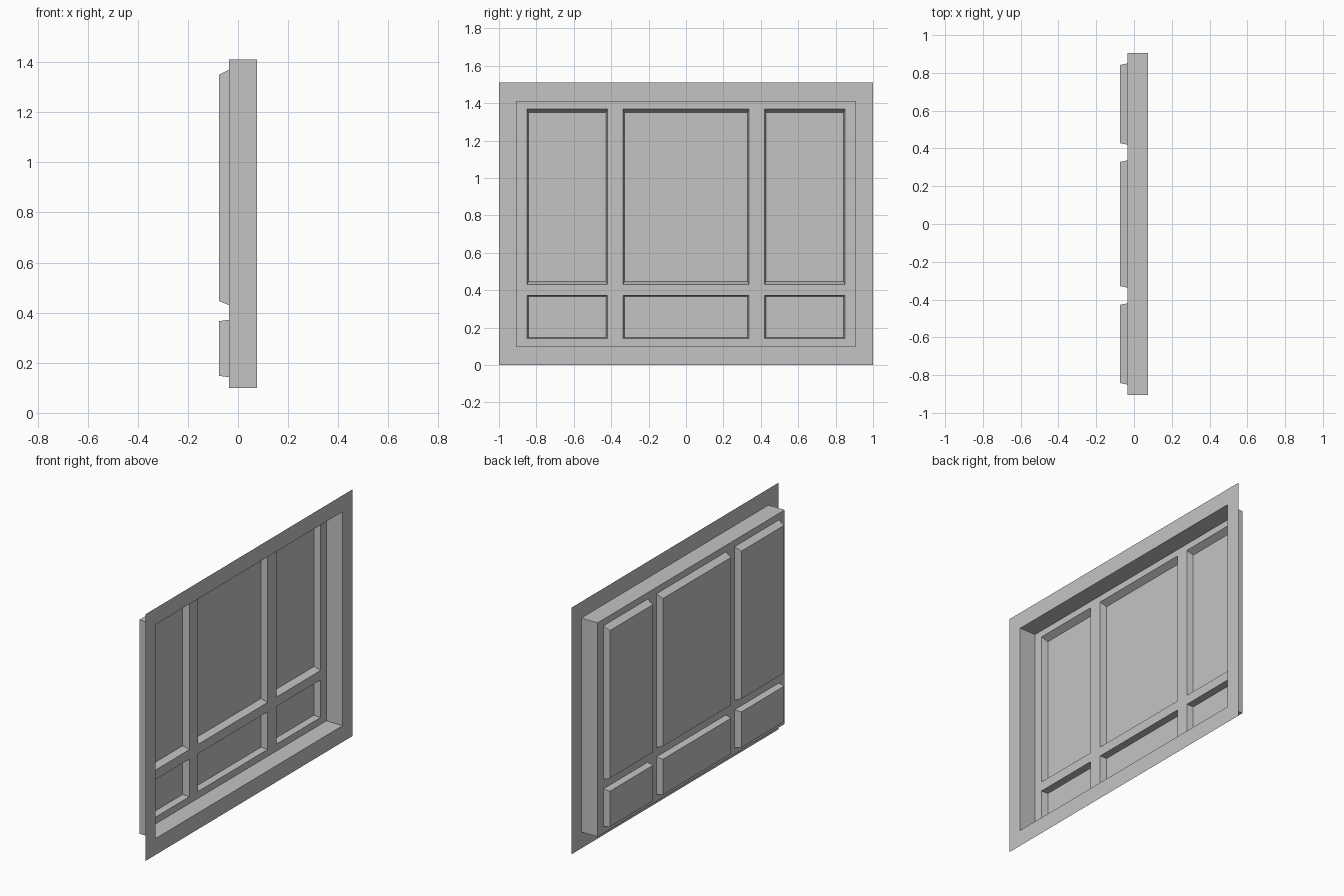
import bpy
import bmesh

cube = bpy.data.objects.get("Cube")
if cube:
    bpy.data.objects.remove(cube, do_unlink=True)

mat = bpy.data.materials.new("plain_grey")
mat.use_nodes = True
grey = (0.55, 0.55, 0.55, 1)
mat.diffuse_color = grey
mat.node_tree.nodes["Principled BSDF"].inputs["Base Color"].default_value = grey

# Depth of the flange, the recessed lattice and the pushed-out panels
FLANGE_X, LATTICE_X, PANEL_X = 0.075, -0.035, -0.075
OPENING = (-0.905, 0.905, 0.1, 1.41)

# Panel columns (y range) and rows (z range, bevel at bottom, bevel at top)
COLUMNS = {"right": (-0.85, -0.42), "middle": (-0.337, 0.337), "left": (0.42, 0.85)}
ROWS = {"lower": (0.142, 0.372, 0.006, 0.006), "upper": (0.43, 1.37, 0.016, 0.02)}
SIDE_BEVEL = 0.008


def loop(bm, x, rect):
    """Four corners of a y-z rectangle at depth x."""
    y0, y1, z0, z1 = rect
    return [bm.verts.new((x, y, z)) for y, z in ((y0, z0), (y1, z0), (y1, z1), (y0, z1))]


def bridge(bm, outer, inner):
    """Four quads joining two rectangles."""
    for i in range(4):
        j = (i + 1) % 4
        bm.faces.new((outer[i], outer[j], inner[j], inner[i]))


def finish(name, bm):
    mesh = bpy.data.meshes.new(name)
    bm.to_mesh(mesh)
    bm.free()
    mesh.materials.append(mat)
    obj = bpy.data.objects.new(name, mesh)
    bpy.context.collection.objects.link(obj)


# Flat flange and the walls of the recess
bm = bmesh.new()
rim = loop(bm, FLANGE_X, (-1, 1, 0, 1.51))
mouth = loop(bm, FLANGE_X, OPENING)
bridge(bm, rim, mouth)
bridge(bm, mouth, loop(bm, LATTICE_X, OPENING))
finish("flange_and_recess", bm)

# Lattice between the panels: a grid of cells with the panel cells left open
ys = [OPENING[0]] + [y for c in COLUMNS.values() for y in c] + [OPENING[1]]
zs = [OPENING[2]] + [z for r in ROWS.values() for z in r[:2]] + [OPENING[3]]
bm = bmesh.new()
for i in range(len(ys) - 1):
    for k in range(len(zs) - 1):
        if not (i % 2 and k % 2):
            bm.faces.new(loop(bm, LATTICE_X, (ys[i], ys[i + 1], zs[k], zs[k + 1])))
bmesh.ops.remove_doubles(bm, verts=bm.verts, dist=0.0001)
finish("lattice", bm)

# Tapered panels, hollow on the flange side
for row, (z0, z1, low, high) in ROWS.items():
    for column, (y0, y1) in COLUMNS.items():
        bm = bmesh.new()
        base = loop(bm, LATTICE_X, (y0, y1, z0, z1))
        face = loop(bm, PANEL_X, (y0 + SIDE_BEVEL, y1 - SIDE_BEVEL, z0 + low, z1 - high))
        bridge(bm, base, face)
        bm.faces.new(face)
        finish(f"{row}_{column}_panel", bm)
